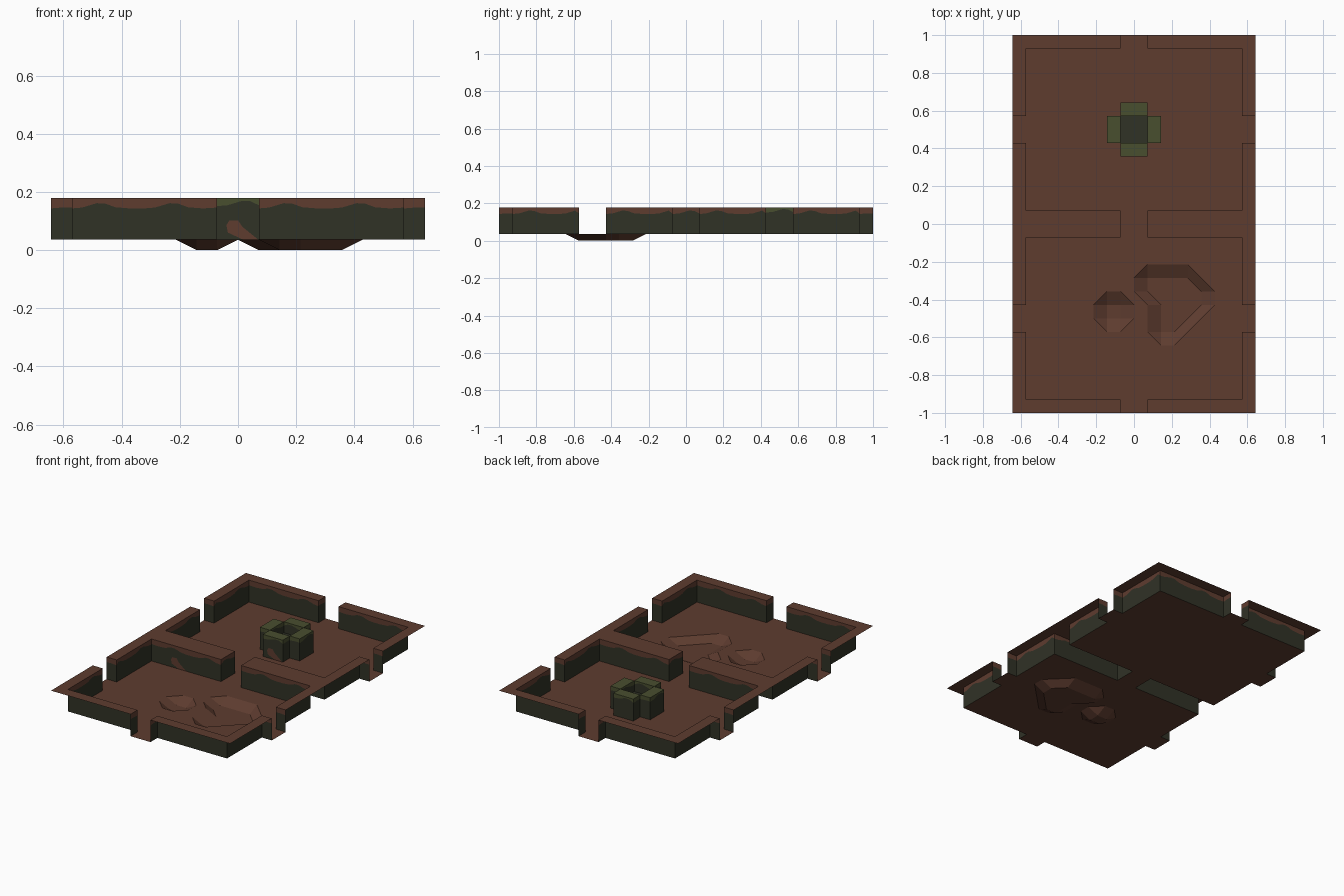
import bpy, bmesh
from mathutils import Vector

if "Cube" in bpy.data.objects:
    bpy.data.objects.remove(bpy.data.objects["Cube"])

U = 1 / 14                      # one tile unit
FLOOR, TOP = 0.5 * U, 2.5 * U


def material(name, rgb):
    m = bpy.data.materials.new(name)
    lin = [((c / 255 + 0.055) / 1.055) ** 2.4 for c in rgb]
    m.diffuse_color = (*lin, 1)
    m.use_nodes = True
    m.node_tree.nodes["Principled BSDF"].inputs["Base Color"].default_value = m.diffuse_color
    return m


EARTH = material("earth_brown", (94, 60, 47))
STONE = material("dark_stone", (48, 50, 38))
MOSS = material("moss_green", (73, 78, 47))


def finish(bm, name, mats):
    me = bpy.data.meshes.new(name)
    bm.to_mesh(me)
    bm.free()
    for m in mats:
        me.materials.append(m)
    ob = bpy.data.objects.new(name, me)
    bpy.context.collection.objects.link(ob)
    return ob


def face(bm, pts, mat=0, up=False):
    f = bm.faces.new([bm.verts.new(p) for p in pts])
    f.material_index = mat
    f.normal_update()
    if up and f.normal.z < 0:
        f.normal_flip()
    return f


def flat(bm, pts, z, mat=0):
    return face(bm, [(x * U, y * U, z) for x, y in pts], mat, True)


# ragged lower edge of the coloured band, repeating along each wall
RAGGED = [(0, .143), (.5, .146), (1.2, .161), (1.6, .160), (2.1, .147), (2.8, .143)]


def wall(bm, a, b, inward, lift=0.0):
    """Vertical panel from a to b: band (slot 0) over stone (slot 1)."""
    a, b = Vector(a), Vector(b)
    length = (b - a).length
    line = [(r * 3.5 + u, z) for r in range(3) for u, z in RAGGED
            if r * 3.5 + u < length - 0.05] + [(length, .146)]

    def at(u, z):
        p = (a + (b - a) * (u / length)) * U
        return (p.x, p.y, z)
    edge = [at(u, z + lift) for u, z in line]
    low = [at(0, FLOOR), at(length, FLOOR)] + edge[::-1]
    band = edge + [at(length, TOP), at(0, TOP)]
    for pts, mat in ((low, 1), (band, 0)):
        face(bm, pts[::-1] if inward else pts, mat)


# Outline of the two rooms and their doorways (right half, then mirrored)
half = [(1, -14), (1, -13), (8, -13), (8, -8), (9, -8), (9, -6), (8, -6), (8, -1), (1, -1),
        (1, 1), (8, 1), (8, 6), (9, 6), (9, 8), (8, 8), (8, 13), (1, 13), (1, 14)]
outline = half + [(-x, y) for x, y in half[::-1]]

# Pits: rim points, each paired with its bottom point
small = [((-3, -6), (-2, -6)), ((-2, -5), (-2, -6)), ((-1, -5), (-1, -6)), ((0, -6), (-1, -6)),
         ((0, -7), (-1, -7)), ((-1, -8), (-1, -7)), ((-2, -8), (-2, -7)), ((-3, -7), (-2, -7))]
large = [((0, -4), (1, -4)), ((1, -3), (1, -4)), ((4, -3), (4, -4)), ((6, -5), (5, -5)),
         ((6, -6), (5, -6)), ((3, -9), (3, -8)), ((2, -9), (2, -8)), ((1, -8), (2, -8)),
         ((1, -6), (2, -6)), ((0, -5), (1, -5))]

# Floor with pit openings
bm = bmesh.new()
edges = []
for loop in (outline, [r for r, _ in small], [r for r, _ in large]):
    vs = [bm.verts.new((x * U, y * U, FLOOR)) for x, y in loop]
    edges += [bm.edges.new((v, vs[(i + 1) % len(vs)])) for i, v in enumerate(vs)]
bmesh.ops.triangle_fill(bm, use_beauty=True, use_dissolve=False, edges=edges, normal=(0, 0, 1))
for f in bm.faces:
    f.normal_update()
    if f.normal.z < 0:
        f.normal_flip()
finish(bm, "floor", [EARTH])

# Sloped pits
for name, pit in (("small_pit", small), ("large_pit", large)):
    bm = bmesh.new()
    bottom = []
    for i, (r, b) in enumerate(pit):
        r2, b2 = pit[(i + 1) % len(pit)]
        pts = [(*r, FLOOR), (*r2, FLOOR), (*b2, 0)] + ([(*b, 0)] if b != b2 else [])
        face(bm, [(x * U, y * U, z) for x, y, z in pts], 0, True)
        if b not in bottom:
            bottom.append(b)
    flat(bm, bottom, 0)
    bmesh.ops.remove_doubles(bm, verts=bm.verts, dist=1e-5)
    finish(bm, name, [EARTH])

# Room walls: inner faces only, doorways left open at the border
bm = bmesh.new()
for i, a in enumerate(outline):
    b = outline[(i + 1) % len(outline)]
    at_border = (abs(a[0]) == 9 and a[0] == b[0]) or (abs(a[1]) == 14 and a[1] == b[1])
    if not at_border:
        wall(bm, a, b, True)
finish(bm, "room_walls", [EARTH, STONE])

# Wall tops
bm = bmesh.new()
for cap in (half[:5] + [(9, -14)], half[5:13], half[13:] + [(9, 14)]):
    for s in (1, -1):
        flat(bm, [(s * x, y) for x, y in cap], TOP)
finish(bm, "wall_tops", [EARTH])

# Cross-shaped pillar with sunken centre
bm = bmesh.new()
cross = [(1, -2), (1, -1), (2, -1), (2, 1), (1, 1), (1, 2),
         (-1, 2), (-1, 1), (-2, 1), (-2, -1), (-1, -1), (-1, -2)]
square = [(-1, -1), (1, -1), (1, 1), (-1, 1)]
cross, square = [[(x, y + 7) for x, y in p] for p in (cross, square)]
for loop, inward in ((cross, False), (square, True)):
    for i, a in enumerate(loop):
        wall(bm, a, loop[(i + 1) % len(loop)], inward, 0.008)
for x0, x1, y0, y1 in ((-1, 1, 5, 6), (-1, 1, 8, 9), (-2, -1, 6, 8), (1, 2, 6, 8)):
    flat(bm, [(x0, y0), (x1, y0), (x1, y1), (x0, y1)], TOP)
flat(bm, square, 1.5 * U, 1)
finish(bm, "pillar", [MOSS, STONE])

# Bare earth patches on the pillar and the dividing wall
patch = [(-.04, .085), (-.035, .06), (.015, .037), (.068, .037), (.015, .08), (0, .102), (-.03, .102)]
for name, x0, y0 in (("pillar_patch", 0, 5 * U), ("wall_patch", -.39, -U)):
    bm = bmesh.new()
    face(bm, [(x + x0, y0 - .002, z) for x, z in patch])
    finish(bm, name, [EARTH])
